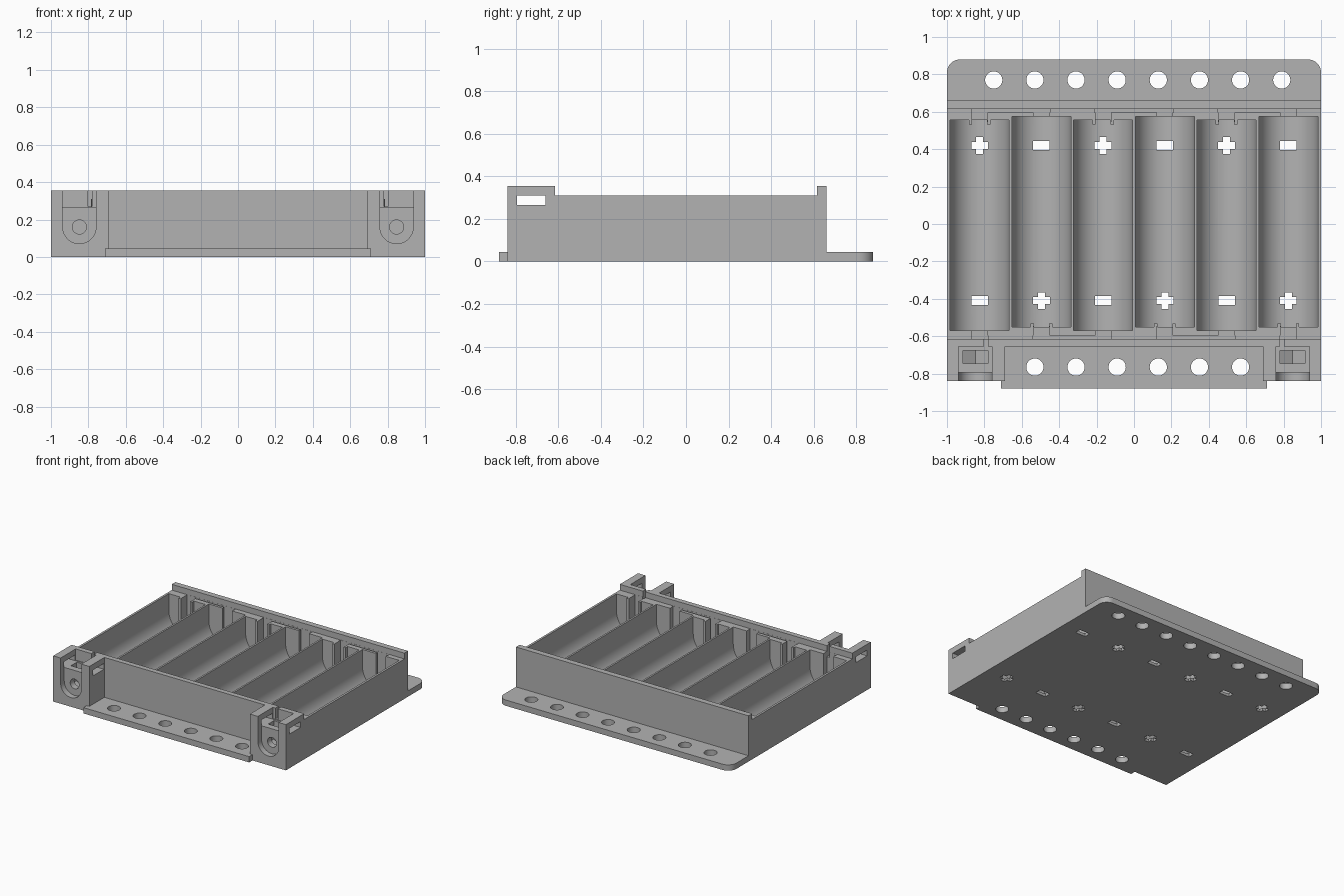
import bpy, bmesh, math
from mathutils import Vector

cube = bpy.data.objects.get("Cube")
if cube:
    bpy.data.objects.remove(cube, do_unlink=True)

grey = bpy.data.materials.new("plain grey")
grey.use_nodes = True
GREY = (0.45, 0.45, 0.45, 1)
grey.diffuse_color = GREY
grey.node_tree.nodes["Principled BSDF"].inputs["Base Color"].default_value = GREY


def prism(name, points, axis, a, b):
    """Extrude a 2D outline along y (outline in xz) or z (outline in xy)."""
    bm = bmesh.new()
    place = (lambda p, t: (p[0], t, p[1])) if axis == "y" else (lambda p, t: (p[0], p[1], t))
    face = bm.faces.new([bm.verts.new(place(p, a)) for p in points])
    grown = bmesh.ops.extrude_face_region(bm, geom=[face])["geom"]
    move = Vector(place((0, 0), b - a))
    bmesh.ops.translate(bm, vec=move, verts=[g for g in grown if isinstance(g, bmesh.types.BMVert)])
    bmesh.ops.recalc_face_normals(bm, faces=bm.faces)
    mesh = bpy.data.meshes.new(name)
    bm.to_mesh(mesh)
    bm.free()
    mesh.materials.append(grey)
    ob = bpy.data.objects.new(name, mesh)
    bpy.context.collection.objects.link(ob)
    return ob


def box(name, x0, x1, y0, y1, z0, z1):
    return prism(name, [(x0, y0), (x1, y0), (x1, y1), (x0, y1)], "z", z0, z1)


def arc(cx, cy, r, start, end, n):
    steps = [math.radians(start + (end - start) * i / n) for i in range(n + 1)]
    return [(cx + r * math.cos(t), cy + r * math.sin(t)) for t in steps]


def circle(cx, cy, r, n=32):
    return arc(cx, cy, r, 0, 360, n)[:-1]


def u_shape(cx, cz, r, top, n=32):
    return arc(cx, cz, r, 180, 360, n) + [(cx + r, top), (cx - r, top)]


def combine(target, tool, operation):
    mod = target.modifiers.new("shape", "BOOLEAN")
    mod.solver = "EXACT"
    mod.operation = operation
    mod.object = tool
    bpy.context.view_layer.objects.active = target
    bpy.ops.object.modifier_apply(modifier=mod.name)
    bpy.data.objects.remove(tool, do_unlink=True)


def cut(tool):
    combine(holder, tool, "DIFFERENCE")


def add(tool):
    combine(holder, tool, "UNION")


FRONT, WALL, BACK = -0.84, -0.655, 0.66
LOW, HIGH, PLATE = 0.31, 0.355, 0.045
CELL_R, CELL_Z = 0.158, 0.178
cells = [-0.825 + 0.33 * i for i in range(6)]

# Tray body with raised end walls
side = [(WALL, 0), (BACK, 0), (BACK, HIGH), (0.615, HIGH), (0.615, LOW),
        (-0.615, LOW), (-0.615, HIGH), (WALL, HIGH)]
holder = prism("battery_tray", [(z, y) for y, z in side], "z", -1, 1)
for v in holder.data.vertices:
    z, y, x = v.co
    v.co = (x, y, z)
holder.data.flip_normals()

# Terminal posts and mounting flanges
for s in (-1, 1):
    x0, x1 = sorted((s * 0.69, s))
    add(box("terminal_post", x0, x1, FRONT, WALL + 0.01, 0, HIGH))
add(box("front_flange", -0.712, 0.712, -0.88, WALL + 0.01, 0, PLATE))
outline = [(-1, BACK - 0.01), (1, BACK - 0.01)]
outline += arc(0.93, 0.81, 0.07, 0, 90, 10) + arc(-0.93, 0.81, 0.07, 90, 180, 10)
add(prism("back_flange", outline, "z", 0, PLATE))

# Round mounting holes
for i in range(8):
    x = -0.75 + 0.22 * i
    cut(prism("back_hole", circle(x, 0.77, 0.046), "z", -0.1, 0.1))
    if 0 < i < 7:
        cut(prism("front_hole", circle(x, -0.765, 0.046), "z", -0.1, 0.1))

for i, x in enumerate(cells):
    plus = 1 if i % 2 == 0 else -1      # end that holds the positive pole
    # Cell channel, offset away from the positive end
    mid = -0.0075 if plus > 0 else 0.0125
    cut(prism("channel", u_shape(x, CELL_Z, CELL_R, 0.5), "y", mid - 0.5625, mid + 0.5625))
    # Ribs beside the positive contact
    y0, y1 = sorted((plus * 0.533, plus * 0.57))
    for s in (-1, 1):
        x0, x1 = sorted((x + s * 0.04, x + s * 0.058))
        add(box("contact_rib", x0, x1, y0, y1, 0.012, LOW))
    # Contact openings at both ends
    for end in (-1, 1):
        y0, y1 = sorted((end * 0.545, end * 0.597))
        cut(box("contact_opening", x - 0.042, x + 0.042, y0, y1, 0.06, 0.5))
    # Polarity marks through the floor
    for end in (-1, 1):
        y = 0.005 + end * 0.415
        if end == plus:
            a, b = 0.019, 0.045
            cross = [(-a, -b), (a, -b), (a, -a), (b, -a), (b, a), (a, a),
                     (a, b), (-a, b), (-a, a), (-b, a), (-b, -a), (-a, -a)]
            cut(prism("plus_mark", [(x + p, y + q) for p, q in cross], "z", -0.1, 0.15))
        else:
            cut(box("minus_mark", x - 0.044, x + 0.044, y - 0.024, y + 0.024, -0.1, 0.15))

# Slots for the strips that bridge neighbouring cells
for i in range(5):
    x0, x1 = cells[i] - 0.045, cells[i + 1] + 0.045
    y0, y1 = (0.595, 0.614) if i % 2 == 0 else (-0.614, -0.595)
    cut(box("strip_slot", x0, x1, y0, y1, 0.06, 0.5))

for s in (-1, 1):
    cx = s * 0.848
    # End contact slot and wire groove
    x0, x1 = sorted((s * 0.87, s * 0.78))
    cut(box("end_slot", x0, x1, -0.614, -0.595, 0.06, 0.5))
    x0, x1 = sorted((s * 0.802, s * 0.78))
    cut(box("wire_groove", x0, x1, -0.68, -0.6, 0.27, 0.5))
    # Screw recess, top pocket, nut trap and screw hole
    cut(prism("screw_recess", u_shape(cx, 0.16, 0.089, 0.5), "y", -1, -0.795))
    cut(box("top_pocket", cx - 0.089, cx + 0.089, -0.9, WALL, 0.268, 0.5))
    nut = arc(cx, 0.16, 0.077, 210, 330, 2)
    cut(prism("nut_trap", nut + [(nut[2][0], 0.4), (nut[0][0], 0.4)], "y", -0.745, -0.675))
    cut(prism("screw_hole", circle(cx, 0.16, 0.038, 24), "y", -0.9, -0.7))
    # Side window
    x0, x1 = sorted((s * 0.6, s * 1.1))
    cut(box("side_window", x0, x1, -0.795, -0.66, 0.265, LOW))

bpy.ops.object.select_all(action="DESELECT")
holder.select_set(True)
bpy.context.view_layer.objects.active = holder
bpy.ops.object.shade_smooth_by_angle(angle=math.radians(30))
